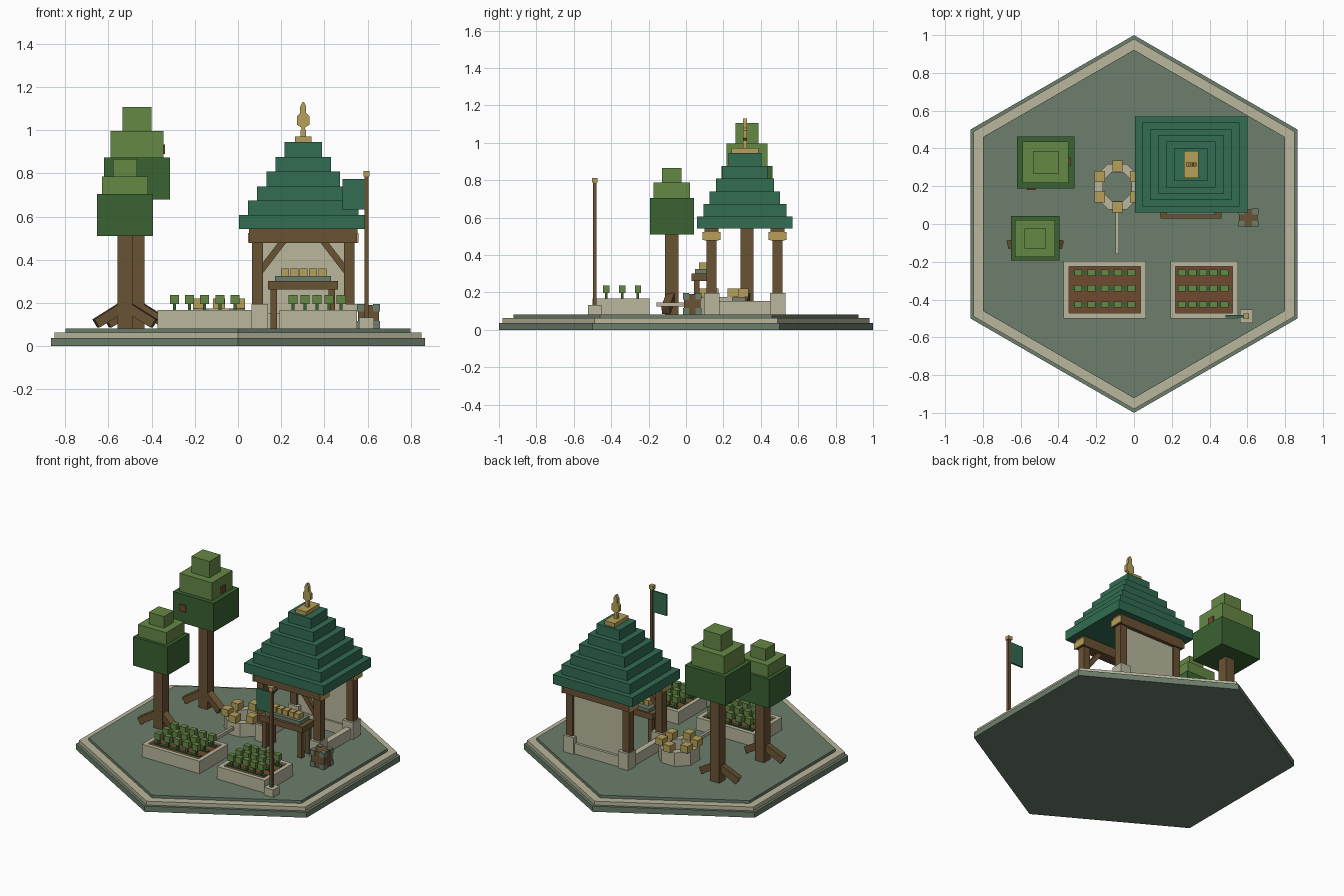
import bpy, bmesh, math
from mathutils import Vector, Matrix

if "Cube" in bpy.data.objects:
    bpy.data.objects.remove(bpy.data.objects["Cube"])


def material(name, rgb):
    m = bpy.data.materials.new(name)
    lin = [((c / 255 + 0.055) / 1.055) ** 2.4 for c in rgb]
    m.diffuse_color = (*lin, 1)
    m.use_nodes = True
    m.node_tree.nodes["Principled BSDF"].inputs["Base Color"].default_value = m.diffuse_color
    return m


GROUND = material("sage_stone", (108, 126, 108))
BEIGE = material("pale_stone", (186, 183, 156))
BROWN = material("timber", (106, 83, 52))
SOIL = material("soil_brown", (112, 74, 46))
TAN = material("straw_gold", (182, 160, 90))
TEAL = material("roof_green", (50, 108, 82))
LEAF = material("leaf_dark", (58, 98, 50))
LIGHT = material("leaf_light", (101, 136, 69))


def finish(name, bm, mat):
    bmesh.ops.recalc_face_normals(bm, faces=bm.faces)
    me = bpy.data.meshes.new(name)
    bm.to_mesh(me)
    bm.free()
    me.materials.append(mat)
    ob = bpy.data.objects.new(name, me)
    bpy.context.collection.objects.link(ob)
    return ob


def box(name, mat, x, y, z):
    """Box from (min, max) ranges."""
    bm = bmesh.new()
    c = Vector([(a + b) / 2 for a, b in (x, y, z)])
    s = [b - a for a, b in (x, y, z)]
    bmesh.ops.create_cube(bm, size=1, matrix=Matrix.Translation(c) @ Matrix.Diagonal((*s, 1)))
    return finish(name, bm, mat)


def block(name, mat, cx, cy, w, d, z0, z1):
    """Box centred on (cx, cy)."""
    return box(name, mat, (cx - w / 2, cx + w / 2), (cy - d / 2, cy + d / 2), (z0, z1))


def strut(name, mat, p, q, t):
    """Square bar running between two points."""
    p, q = Vector(p), Vector(q)
    v = q - p
    bm = bmesh.new()
    m = Matrix.Translation((p + q) / 2) @ v.to_track_quat('X', 'Z').to_matrix().to_4x4()
    bmesh.ops.create_cube(bm, size=1, matrix=m @ Matrix.Diagonal((v.length, t, t, 1)))
    return finish(name, bm, mat)


def prism(name, mat, pts, vec):
    """Extrude a polygon along a vector."""
    bm = bmesh.new()
    f = bm.faces.new([bm.verts.new(p) for p in pts])
    r = bmesh.ops.extrude_face_region(bm, geom=[f])
    bmesh.ops.translate(bm, vec=vec, verts=[v for v in r['geom'] if isinstance(v, bmesh.types.BMVert)])
    return finish(name, bm, mat)


def ring_pts(n, r, z, cx=0, cy=0, start=math.pi / 2):
    return [(cx + r * math.cos(start + k * math.tau / n), cy + r * math.sin(start + k * math.tau / n), z)
            for k in range(n)]


# Hexagonal base in three steps
for name, mat, r, z0, z1 in (("base_bottom", GROUND, 1, 0, 0.038), ("base_rim", BEIGE, 0.98, 0.038, 0.064),
                             ("base_ground", GROUND, 0.922, 0.064, 0.083)):
    prism(name, mat, ring_pts(6, r, z0), (0, 0, z1 - z0))
G = 0.082


# Trees: trunk, two sloping roots, three stacked crowns
def tree(tag, x, y, crowns):
    block(tag + "_trunk", BROWN, x, y, 0.068, 0.07, G, crowns[0][2] + 0.02)
    for s in (-1, 1):
        strut(tag + "_root", BROWN, (x, y, 0.19), (x + s * 0.135, y - 0.032, 0.105), 0.045)
    for (w, d, z0, z1), mat in zip(crowns, (LEAF, LIGHT, LIGHT)):
        block(tag + "_crown", mat, x, y, w, d, z0, z1)


tree("tall_tree", -0.468, 0.326, ((0.305, 0.275, 0.68, 0.875), (0.245, 0.22, 0.875, 0.996), (0.135, 0.122, 0.996, 1.107)))
tree("small_tree", -0.523, -0.076, ((0.258, 0.235, 0.51, 0.705), (0.212, 0.195, 0.705, 0.787), (0.113, 0.105, 0.787, 0.866)))
block("bark_patch_front", SOIL, -0.545, 0.187, 0.045, 0.012, 0.76, 0.805)
block("bark_patch_side", SOIL, -0.343, 0.33, 0.012, 0.045, 0.89, 0.935)


# Planting beds: stone frame, soil, rows of sprouts
def bed(tag, x0, x1, xs):
    y0, y1, t = -0.5, -0.196, 0.028
    for x in ((x0, x0 + t), (x1 - t, x1)):
        box(tag + "_end", BEIGE, x, (y0, y1), (G, 0.168))
    for y in ((y0, y0 + t), (y1 - t, y1)):
        box(tag + "_side", BEIGE, (x0 + t, x1 - t), y, (G, 0.168))
    box(tag + "_soil", SOIL, (x0 + t, x1 - t), (y0 + t, y1 - t), (G, 0.158))
    for y in (-0.257, -0.341, -0.426):
        box(tag + "_row", LEAF, (xs[0] - 0.03, xs[-1] + 0.03), (y - 0.011, y + 0.011), (0.155, 0.164))
        for x in xs:
            block(tag + "_stem", LEAF, x, y, 0.014, 0.014, 0.155, 0.2)
            block(tag + "_sprout", LIGHT, x, y, 0.042, 0.034, 0.196, 0.238)


bed("left_bed", -0.372, 0.063, [-0.295 + 0.0703 * i for i in range(5)])
bed("right_bed", 0.193, 0.55, [0.254 + 0.056 * i for i in range(5)])

# Pavilion frame
HX, HY = 0.302, 0.315
PX, PY = (0.09, 0.515), (0.137, 0.49)
for px in PX:
    for py in PY:
        block("post", BROWN, px, py, 0.05, 0.053, G, 0.5)
        block("post_footing", BEIGE, px + (0.01 if px < HX else -0.005), py, 0.077, 0.083, G, 0.196)
    box("side_sill", BEIGE, (px - 0.02, px + 0.02), PY, (G, 0.155))
    s = 1 if px < HX else -1
    strut("brace", BROWN, (px + s * 0.015, PY[0], 0.35), (px + s * 0.12, PY[0], 0.487), 0.03)
for py in PY:
    box("lintel", BROWN, (0.05, 0.553), (py - 0.037, py + 0.037), (0.478, 0.543))
    for x in ((0.046, 0.054), (0.549, 0.557)):
        box("lintel_end", TAN, x, (py - 0.048, py + 0.048), (0.48, 0.524))
box("back_wall", BEIGE, PX, (0.477, 0.503), (G, 0.543))
box("back_sill", BEIGE, PX, (0.465, 0.52), (G, 0.155))

# Stepped roof
levels = (0.543, 0.607, 0.674, 0.739, 0.81, 0.876, 0.945)
for i in range(6):
    block("roof_tier", TEAL, HX, HY, 2 * (0.298 - 0.0423 * i), 2 * (0.255 - 0.0333 * i), levels[i], levels[i + 1])
block("roof_cap", TAN, HX, HY, 0.077, 0.145, 0.945, 0.972)

# Finial: flat leaf-shaped ornament
half = ((0.012, 0.97), (0.012, 1.0), (0.007, 1.012), (0.028, 1.025), (0.028, 1.065), (0.014, 1.08), (0.014, 1.11), (0.004, 1.13))
outline = [(HX + a, HY - 0.011, z) for a, z in half] + [(HX - a, HY - 0.011, z) for a, z in reversed(half)]
prism("finial", TAN, outline, (0, 0.022, 0))

# Counter with tray and goods
box("counter_top", BROWN, (0.14, 0.463), (0.03, 0.16), (0.262, 0.302))
box("counter_tray", GROUND, (0.172, 0.43), (0.048, 0.15), (0.302, 0.325))
for x in (0.165, 0.433):
    for y in (0.058, 0.135):
        block("counter_leg", BROWN, x, y, 0.03, 0.03, G, 0.265)
for i in range(5):
    block("counter_goods", TAN, 0.217 + 0.0435 * i, 0.093, 0.037, 0.046, 0.32, 0.361)

# Stone ring with six blocks on top, and a narrow spout
CX, CY = -0.088, 0.198
bm = bmesh.new()
loops = [[bm.verts.new(p) for p in ring_pts(8, r, z, CX, CY, math.pi / 8)]
         for r, z in ((0.13, G), (0.13, 0.175), (0.082, 0.175), (0.082, G))]
for j in range(4):
    a, b = loops[j], loops[(j + 1) % 4]
    for k in range(8):
        bm.faces.new((a[k], a[(k + 1) % 8], b[(k + 1) % 8], b[k]))
finish("stone_ring", bm, BEIGE)
for x, y, z in ring_pts(6, 0.108, 0, CX, CY):
    block("ring_block", TAN, x, y, 0.054, 0.058, 0.175, 0.222)
box("ring_spout", BEIGE, (-0.097, -0.08), (-0.158, 0.07), (0.124, 0.146))

# Crate with corner caps
KX, KY, KZ = 0.605, 0.033, 0.139
block("crate", BROWN, KX, KY, 0.098, 0.09, G, 0.192)
for sx in (-1, 1):
    for sy in (-1, 1):
        for sz in (-1, 1):
            z = KZ + sz * 0.04
            block("crate_corner", GROUND, KX + sx * 0.036, KY + sy * 0.033, 0.034, 0.032, z - 0.017, z + 0.017)

# Flag on a pole
FX, FY = 0.595, -0.488
block("flag_base", BEIGE, FX, FY, 0.07, 0.07, G, 0.134)
block("flag_pole", BROWN, FX, FY, 0.02, 0.02, 0.13, 0.79)
block("flag_tip", TAN, FX, FY, 0.03, 0.03, 0.787, 0.811)
box("flag_cloth", TEAL, (0.485, FX - 0.008), (FY - 0.006, FY + 0.006), (0.632, 0.775))
